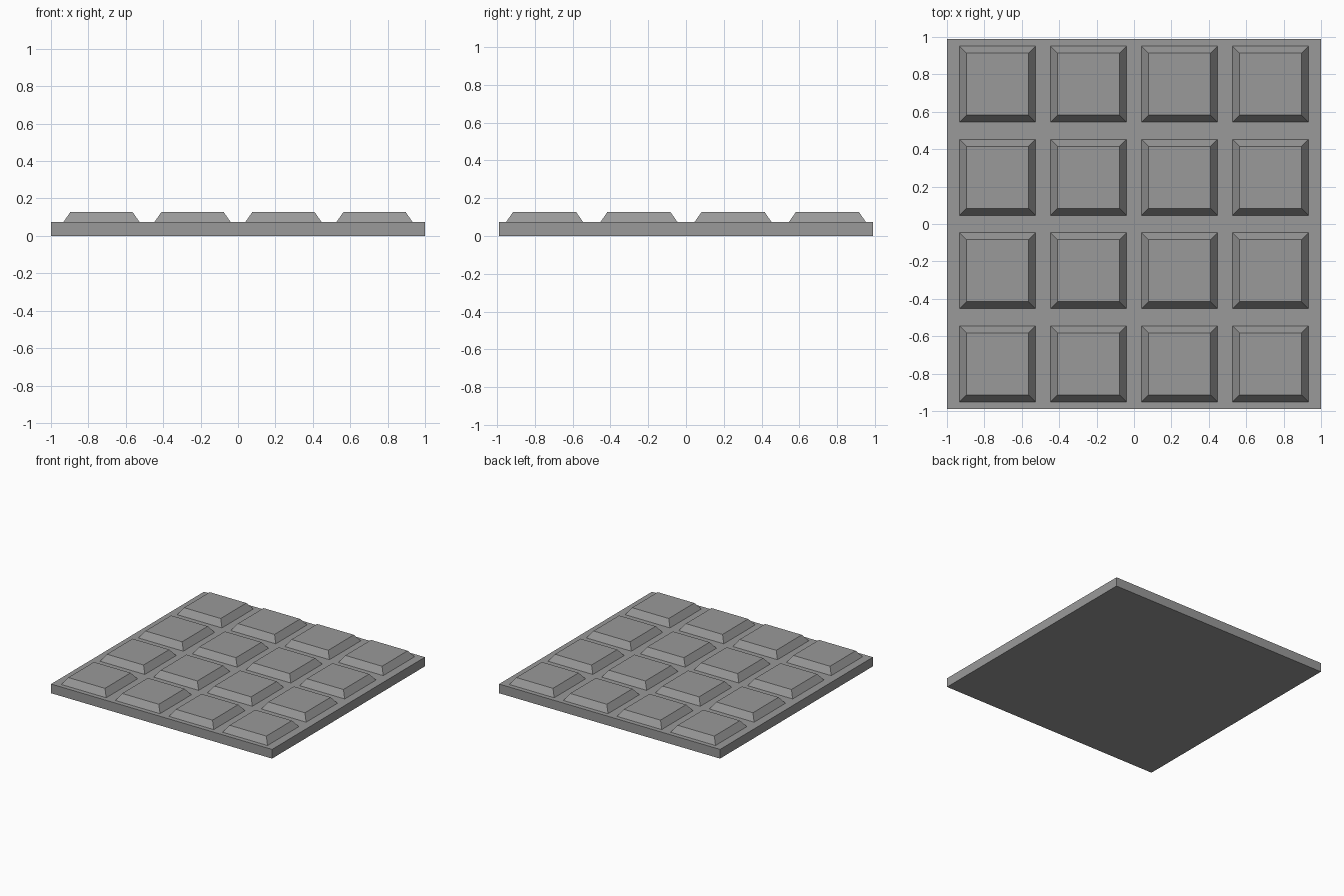
import bpy, bmesh
from math import pi, sqrt
from mathutils import Matrix

if "Cube" in bpy.data.objects:
    bpy.data.objects.remove(bpy.data.objects["Cube"])

BASE_H, TOP_H = 0.075, 0.128
BOTTOM_HALF, TOP_HALF = 0.203, 0.166

# Dark grey surface shared by all parts
dark_grey = bpy.data.materials.new("dark_grey")
dark_grey.diffuse_color = (0.32, 0.32, 0.32, 1)
dark_grey.use_nodes = True
dark_grey.node_tree.nodes["Principled BSDF"].inputs["Base Color"].default_value = dark_grey.diffuse_color


def add_object(name, bm):
    mesh = bpy.data.meshes.new(name)
    bm.to_mesh(mesh)
    bm.free()
    mesh.materials.append(dark_grey)
    obj = bpy.data.objects.new(name, mesh)
    bpy.context.collection.objects.link(obj)
    return obj


# Flat base slab
bm = bmesh.new()
bmesh.ops.create_cube(bm, size=1, matrix=Matrix.Translation((0, 0, BASE_H / 2))
                      @ Matrix.Diagonal((2, 1.976, BASE_H, 1)))
add_object("base_slab", bm)

# Grid of raised blocks with sloped sides, open where they meet the slab
bm = bmesh.new()
for x in (-0.73, -0.243, 0.243, 0.73):
    for y in (-0.748, -0.249, 0.249, 0.748):
        bmesh.ops.create_cone(
            bm, cap_ends=True, segments=4,
            radius1=BOTTOM_HALF * sqrt(2), radius2=TOP_HALF * sqrt(2),
            depth=TOP_H - BASE_H,
            matrix=Matrix.Translation((x, y, (BASE_H + TOP_H) / 2))
            @ Matrix.Rotation(pi / 4, 4, 'Z'))
bm.normal_update()
undersides = [f for f in bm.faces if f.normal.z < -0.9]
bmesh.ops.delete(bm, geom=undersides, context='FACES_ONLY')
add_object("raised_blocks", bm)
